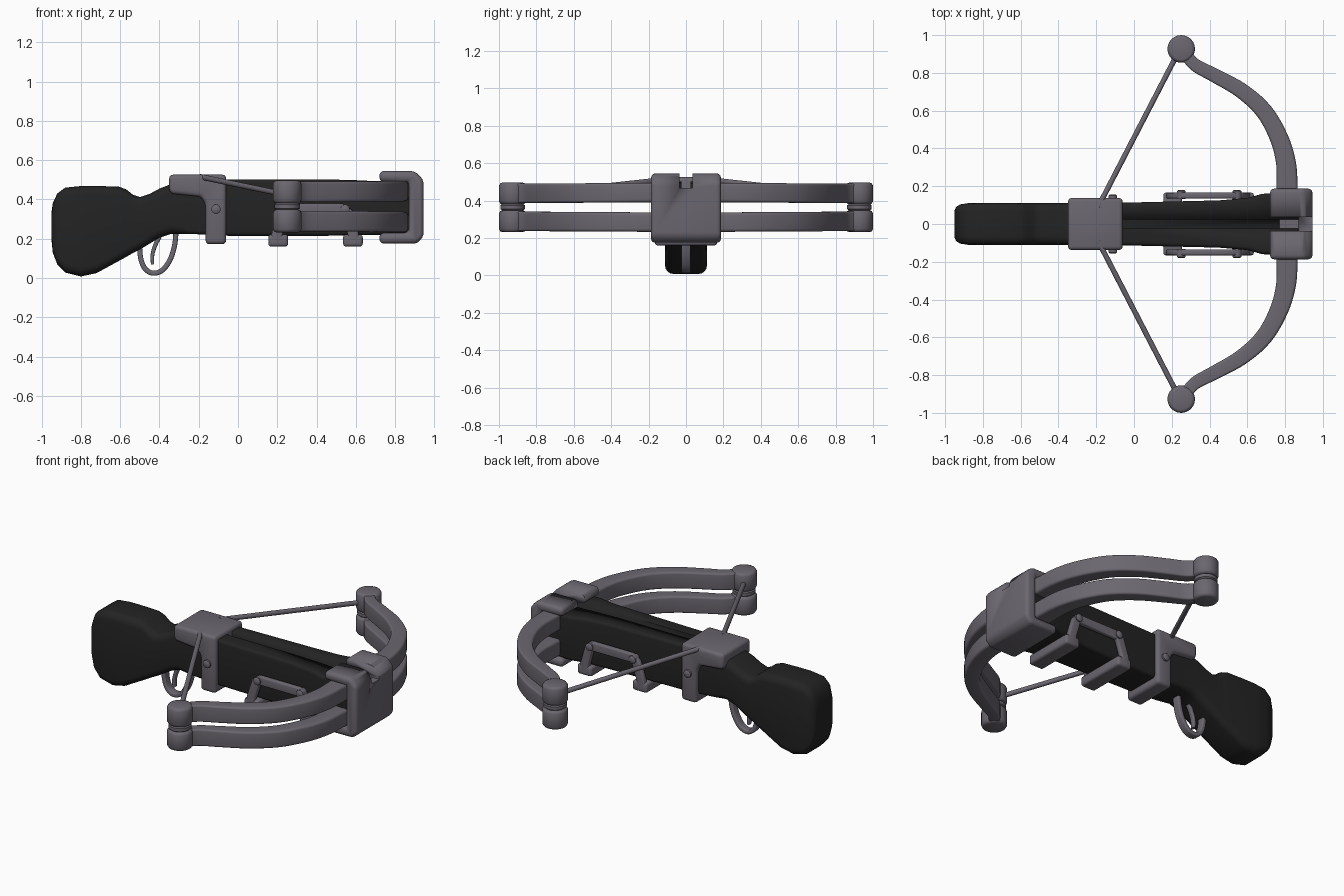
import bpy, math
from mathutils import Vector as V

if "Cube" in bpy.data.objects:
    bpy.data.objects.remove(bpy.data.objects["Cube"])


def material(name, rgb):
    m = bpy.data.materials.new(name)
    m.diffuse_color = (*rgb, 1)
    m.use_nodes = True
    m.node_tree.nodes["Principled BSDF"].inputs["Base Color"].default_value = m.diffuse_color
    return m


BLACK = material("black stock", (0.017, 0.017, 0.017))
GREY = material("warm grey metal", (0.145, 0.135, 0.16))


def add(name, verts, faces, mat, bevel=0, angle=40):
    me = bpy.data.meshes.new(name)
    me.from_pydata([tuple(v) for v in verts], [], faces)
    me.materials.append(mat)
    ob = bpy.data.objects.new(name, me)
    bpy.context.collection.objects.link(ob)
    bpy.context.view_layer.objects.active = ob
    bpy.ops.object.select_all(action='DESELECT')
    ob.select_set(True)
    bpy.ops.object.mode_set(mode='EDIT')
    bpy.ops.mesh.select_all(action='SELECT')
    bpy.ops.mesh.normals_make_consistent(inside=False)
    bpy.ops.object.mode_set(mode='OBJECT')
    if bevel:
        b = ob.modifiers.new("bevel", 'BEVEL')
        b.width, b.segments, b.limit_method = bevel, 3, 'ANGLE'
        b.angle_limit = math.radians(25)
        bpy.ops.object.modifier_apply(modifier="bevel")
    bpy.ops.object.shade_smooth_by_angle(angle=math.radians(angle))
    return ob


def loft(name, rings, mat, angle=40):
    n = len(rings[0])
    faces = [(i * n + j, i * n + (j + 1) % n, (i + 1) * n + (j + 1) % n, (i + 1) * n + j)
             for i in range(len(rings) - 1) for j in range(n)]
    faces += [tuple(range(n)), tuple(range((len(rings) - 1) * n, len(rings) * n))]
    return add(name, [v for r in rings for v in r], faces, mat, 0, angle)


def ring(c, u, v, hu, hv, r):
    """Rounded rectangle around c spanned by u and v."""
    out = []
    for k, (su, sv) in enumerate(((1, 1), (-1, 1), (-1, -1), (1, -1))):
        for s in range(5):
            a = math.pi / 2 * (k + s / 4)
            out.append(c + u * (su * (hu - r) + r * math.cos(a)) + v * (sv * (hv - r) + r * math.sin(a)))
    return out


def smooth(pts, n=5):
    """Catmull-Rom refinement of a list of vectors."""
    p = [pts[0]] + pts + [pts[-1]]
    out = []
    for i in range(1, len(p) - 2):
        a, b, c, d = p[i - 1:i + 3]
        for k in range(n):
            t = k / n
            out.append(0.5 * (2 * b + (c - a) * t + (2 * a - 5 * b + 4 * c - d) * t * t + (3 * b - a - 3 * c + d) * t ** 3))
    return out + [pts[-1]]


def sweep(name, pts, up, half_side, half_up, r, mat, end_scale=1):
    rings = []
    for i, p in enumerate(pts):
        t = (pts[min(i + 1, len(pts) - 1)] - pts[max(i - 1, 0)]).normalized()
        side = V(up).cross(t).normalized()
        up2 = t.cross(side)
        f = 1 + (end_scale - 1) * i / (len(pts) - 1)
        rings.append(ring(p, side, up2, half_side * f, half_up, r * min(f, 1)))
    return loft(name, rings, mat)


def prism(name, pts, hw, mat, bevel):
    n = len(pts)
    verts = [(x, s * hw, z) for s in (-1, 1) for x, z in pts]
    faces = [(i, (i + 1) % n, n + (i + 1) % n, n + i) for i in range(n)]
    return add(name, verts, faces + [tuple(range(n)), tuple(range(n, 2 * n))], mat, bevel)


def box(name, x0, x1, hw, z0, z1, mat, bevel=0):
    return prism(name, [(x0, z0), (x1, z0), (x1, z1), (x0, z1)], hw, mat, bevel)


def lathe(name, c, axis, profile, mat, n=24):
    """Turned part; profile holds (height along axis, radius)."""
    a = V(axis)
    u = a.orthogonal().normalized()
    w = a.cross(u)
    rings = [[V(c) + a * h + (u * math.cos(2 * math.pi * k / n) + w * math.sin(2 * math.pi * k / n)) * r
              for k in range(n)] for h, r in profile]
    return loft(name, rings, mat, 50)


def cut(ob, x0, x1, hw, z0, z1):
    c = box("cutter", x0, x1, hw, z0, z1, ob.data.materials[0])
    c.hide_render = True
    m = ob.modifiers.new("cut", 'BOOLEAN')
    m.operation, m.object, m.solver = 'DIFFERENCE', c, 'EXACT'
    bpy.context.view_layer.objects.active = ob
    bpy.ops.object.modifier_apply(modifier="cut")
    bpy.data.objects.remove(c)


# Stock: stations of (x, bottom, top, half width)
stations = [(-.95, .20, .33, .07), (-.943, .13, .38, .09), (-.92, .07, .43, .104), (-.88, .028, .46, .11),
            (-.80, .008, .468, .112), (-.72, .025, .468, .112), (-.61, .085, .466, .111), (-.57, .107, .452, .11),
            (-.535, .127, .424, .11), (-.50, .145, .412, .11), (-.45, .175, .428, .11), (-.40, .205, .455, .11),
            (-.34, .225, .478, .11), (-.25, .225, .49, .11), (-.05, .215, .502, .113), (.45, .215, .502, .125),
            (.6, .218, .498, .138), (.68, .22, .494, .16), (.87, .22, .492, .163)]
stock = loft("stock", [ring(V((x, 0, (a + b) / 2)), V((0, 1, 0)), V((0, 0, 1)), w, (b - a) / 2,
                            .045 if x < -.3 else .02) for x, a, b, w in stations], BLACK)
cut(stock, -.1, 1, .025, .465, .7)

# Front clamp holding the limbs, with a notch for the bolt
clamp = prism("front_clamp", [(.72, .545), (.90, .545), (.945, .50), (.945, .21), (.91, .175), (.72, .175),
                              (.72, .23), (.87, .23), (.87, .49), (.72, .49)], .187, GREY, .022)
cut(clamp, .6, 1.1, .036, .468, .7)
box("notch_floor", .77, .90, .06, .25, .468, GREY)

# Trigger housing
prism("housing", [(-.35, .437), (-.35, .526), (-.06, .526), (-.06, .172), (-.165, .172), (-.165, .38),
                  (-.19, .415), (-.33, .428)], .138, GREY, .02)

# Limbs, tips, strings, side brackets and rivets, mirrored
limb = [(.81, .10), (.81, .20), (.805, .32), (.77, .45), (.69, .595), (.57, .705), (.43, .785), (.32, .845), (.26, .92)]
rivet = [(-.03, .024), (.012, .024), (.018, .016)]
for s, side in ((-1, "right"), (1, "left")):
    for z, level in ((.29, "lower"), (.438, "upper")):
        path = smooth([V((x, s * y, z + (0.006 if z > .4 else -0.006) * (1 - y))) for x, y in limb])
        sweep(f"{level}_limb_{side}", path, (0, 0, 1), .06, .052, .018, GREY, .5)
        lathe(f"{level}_tip_{side}", (.25, s * .927, z), (0, 0, 1),
              [(-.058, .055), (-.054, .066), (-.042, .073), (.042, .073), (.054, .066), (.058, .055)], GREY)
    lathe(f"tip_spool_{side}", (.25, s * .927, .365), (0, 0, 1),
          [(-.04, .045), (-.018, .055), (-.01, .066), (.01, .066), (.018, .055), (.04, .045)], GREY)
    sweep(f"string_{side}", [V((-.19, s * .09, .515)), V((.24, s * .92, .425))], (0, 0, 1), .014, .014, .013, GREY)
    frame = [V((x, s * .15, z)) for x, z in ((.195, .18), (.20, .23), (.235, .335), (.26, .352), (.53, .352),
                                             (.555, .335), (.585, .23), (.59, .18))]
    sweep(f"bracket_{side}", frame, (0, 1, 0), .028, .016, .01, GREY)
    for i, (x, y, z) in enumerate(((-.112, .138, .35), (.25, .162, .35), (.545, .162, .35))):
        lathe(f"rivet_{side}_{i}", (x, s * y, z), (0, s, 0), rivet, GREY, 12)

# Straps under the stock
for i, x in enumerate((.155, .535)):
    box(f"strap_{i}", x, x + .1, .166, .16, .222, GREY, .015)

# Trigger guard and trigger
guard = [(-.315, .25), (-.322, .17), (-.345, .095), (-.385, .04), (-.435, .025), (-.475, .05), (-.495, .10), (-.50, .15)]
sweep("trigger_guard", smooth([V((x, 0, z)) for x, z in guard]), (0, 1, 0), .013, .025, .008, GREY)
trigger = [(-.40, .21), (-.42, .17), (-.435, .12), (-.435, .07)]
sweep("trigger", smooth([V((x, 0, z)) for x, z in trigger]), (0, 1, 0), .012, .015, .008, GREY, .7)
